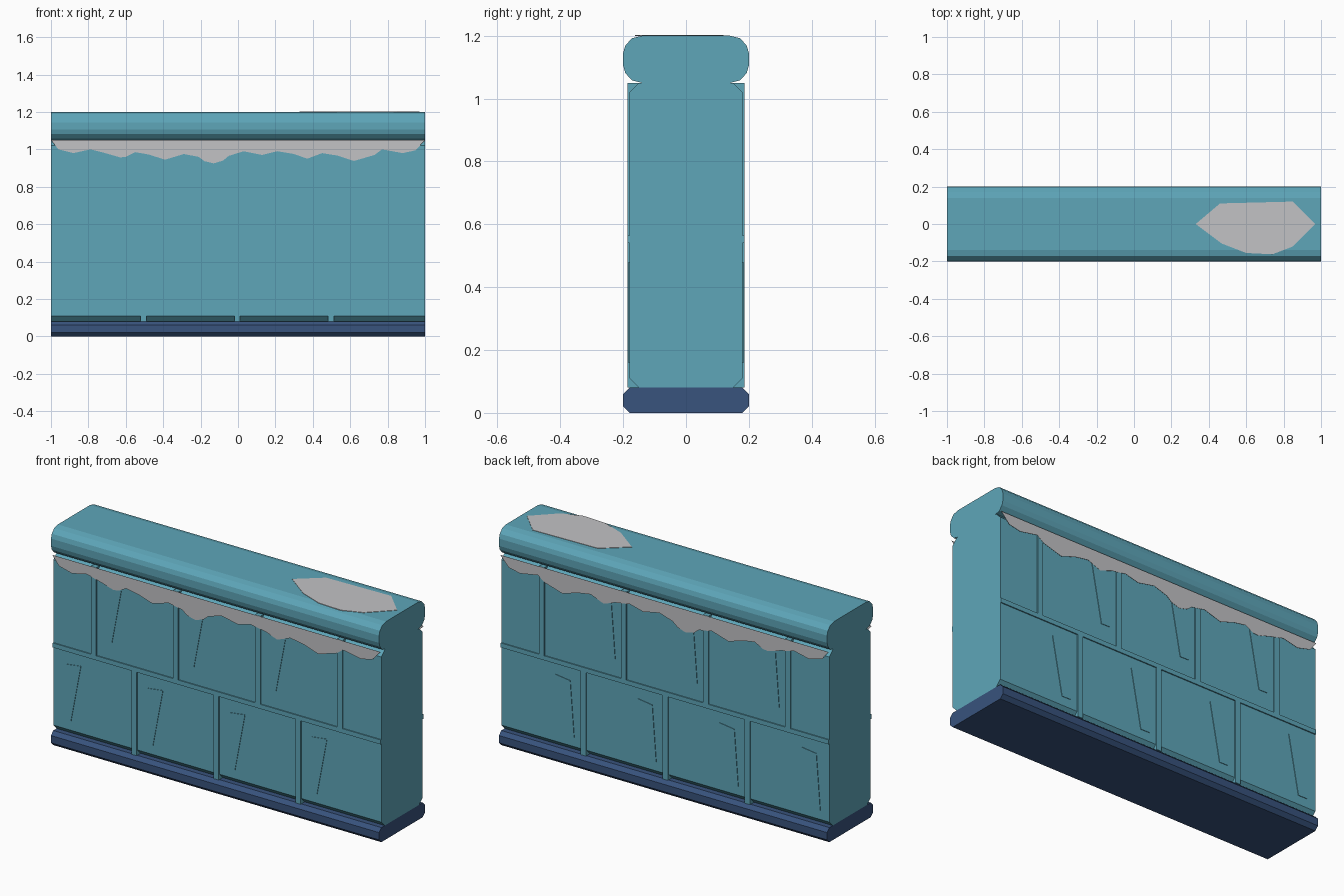
import bpy, bmesh

if "Cube" in bpy.data.objects:
    bpy.data.objects.remove(bpy.data.objects["Cube"])


def material(name, srgb):
    lin = [((c / 255 + 0.055) / 1.055) ** 2.4 for c in srgb]
    m = bpy.data.materials.new(name)
    m.diffuse_color = (*lin, 1)
    m.use_nodes = True
    m.node_tree.nodes["Principled BSDF"].inputs["Base Color"].default_value = m.diffuse_color
    return m


TEAL = material("teal stone", (94, 166, 185))
NAVY = material("dark blue plinth", (56, 83, 125))
SNOW = material("pale grey snow", (194, 194, 197))


def finish(name, bm, mat):
    bmesh.ops.recalc_face_normals(bm, faces=bm.faces)
    me = bpy.data.meshes.new(name)
    bm.to_mesh(me)
    bm.free()
    me.materials.append(mat)
    ob = bpy.data.objects.new(name, me)
    bpy.context.collection.objects.link(ob)
    return ob


def prism(bm, start, offset):
    """Extrude a polygon (list of 3D points) by an offset vector."""
    face = bm.faces.new([bm.verts.new(p) for p in start])
    ext = bmesh.ops.extrude_face_region(bm, geom=[face], use_keep_orig=True)
    verts = [g for g in ext["geom"] if isinstance(g, bmesh.types.BMVert)]
    bmesh.ops.translate(bm, verts=verts, vec=offset)


def sweep(name, half, mat):
    """Mirror a half profile (y, z) and run it along the wall's length."""
    loop = half + [(-y, z) for y, z in reversed(half)]
    bm = bmesh.new()
    prism(bm, [(-1, y, z) for y, z in loop], (2, 0, 0))
    return finish(name, bm, mat)


def box(bm, x0, x1, y0, y1, z0, z1):
    prism(bm, [(x0, y0, z0), (x1, y0, z0), (x1, y0, z1), (x0, y0, z1)],
          (0, y1 - y0, 0))


def mirror_y(ob):
    mod = ob.modifiers.new("other side", "MIRROR")
    mod.use_axis = (False, True, False)
    mod.use_clip = False
    mod.use_mirror_merge = False


# Plinth, wall core and rounded coping
sweep("plinth", [(0.18, 0), (0.2, 0.02), (0.2, 0.06), (0.18, 0.08)], NAVY)
sweep("wall_core", [(0.15, 0.08), (0.18, 0.11), (0.18, 1.02), (0.15, 1.05)], TEAL)
sweep("coping", [(0.14, 1.05), (0.172, 1.058), (0.193, 1.081), (0.2, 1.105),
                 (0.2, 1.145), (0.193, 1.169), (0.172, 1.192), (0.14, 1.2)], TEAL)

# Raised joints between the blocks, running right through the wall
bm = bmesh.new()
box(bm, -1, 1, -0.186, 0.186, 0.54, 0.565)
for x in (-0.5, 0, 0.5):
    box(bm, x - 0.02, x + 0.012, -0.186, 0.186, 0.08, 0.55)
for x in (-0.75, -0.25, 0.25, 0.75):
    box(bm, x - 0.016, x + 0.016, -0.186, 0.186, 0.555, 1.05)
finish("joints", bm, TEAL)

# Wedge-shaped chips on the blocks of both rows
bm = bmesh.new()
wedge = [(0.054, 0.16), (0.109, 0.159), (0.17, 0.48), (0.078, 0.468)]
corners = [(-1 + 0.5 * i, 0) for i in range(4)] + [(-0.75 + 0.5 * i, 0.5) for i in range(3)]
for dx, dz in corners:
    prism(bm, [(x + dx, -0.183, z + dz) for x, z in wedge], (0, 0.006, 0))
mirror_y(finish("block_chips", bm, TEAL))

# Snow hanging under the coping
drip = [(-1, 1.05), (-0.96, 1.0), (-0.88, 0.98), (-0.79, 1.0), (-0.71, 0.98),
        (-0.63, 0.957), (-0.6, 0.96), (-0.55, 0.985), (-0.48, 0.973), (-0.39, 0.945),
        (-0.29, 0.975), (-0.21, 0.96), (-0.18, 0.937), (-0.13, 0.925), (-0.08, 0.94),
        (-0.05, 0.965), (0.03, 0.99), (0.13, 0.97), (0.21, 0.99), (0.3, 0.975),
        (0.37, 0.95), (0.45, 0.98), (0.53, 0.967), (0.62, 0.938), (0.73, 0.97),
        (0.77, 1.0), (0.88, 0.98), (0.95, 0.995), (1, 1.05)]
bm = bmesh.new()
prism(bm, [(x, -0.188, z) for x, z in drip], (0, 0.001, 0))
mirror_y(finish("hanging_snow", bm, SNOW))

# Snow patch on top of the coping
patch = [(0.33, 0), (0.47, -0.105), (0.6, -0.155), (0.74, -0.162),
         (0.85, -0.12), (0.97, 0), (0.85, 0.12), (0.46, 0.11)]
bm = bmesh.new()
prism(bm, [(x, y, 1.199) for x, y in patch], (0, 0, 0.003))
finish("snow_patch", bm, SNOW)
